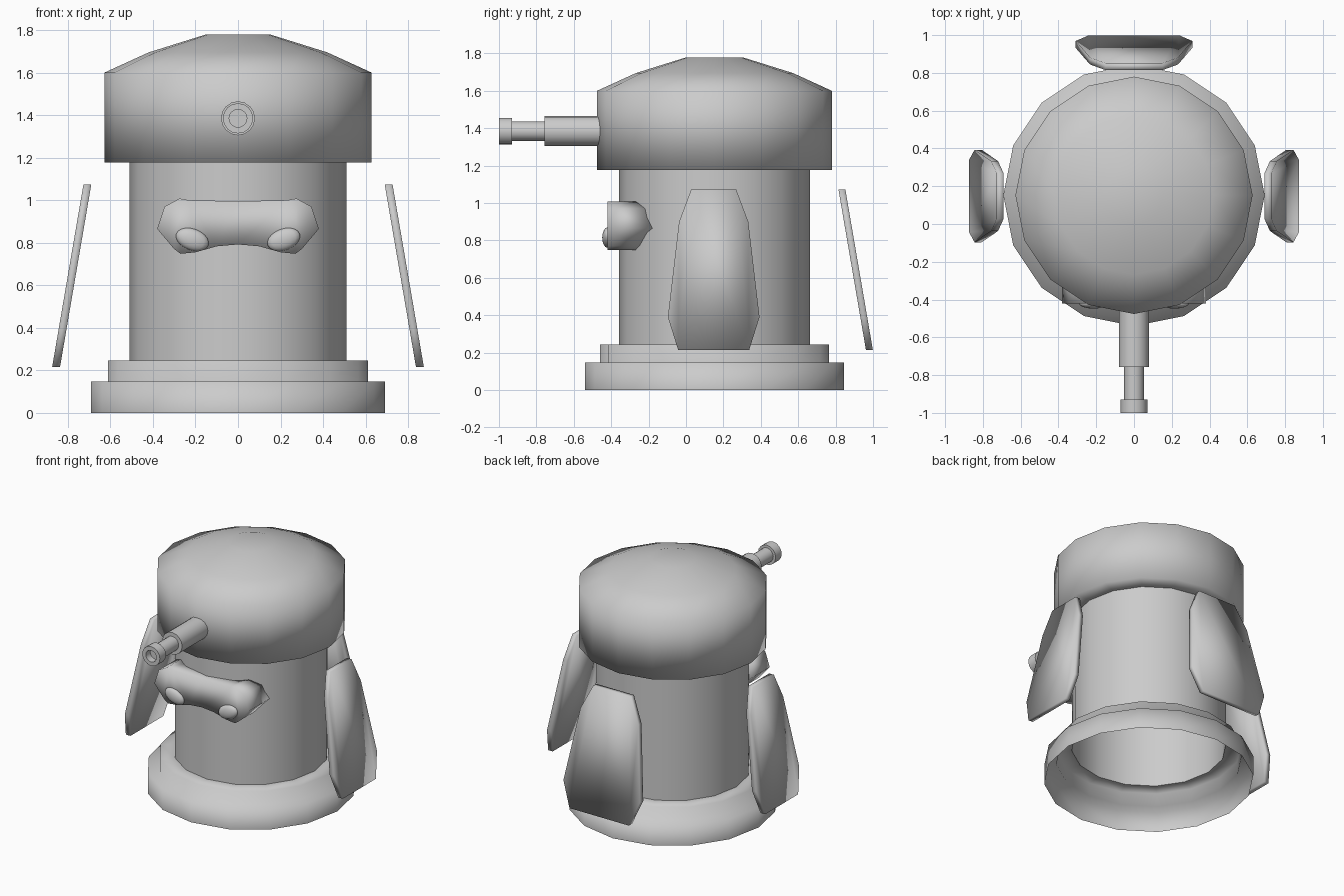
import bpy, bmesh, math
from mathutils import Matrix, Vector

if "Cube" in bpy.data.objects:
    bpy.data.objects.remove(bpy.data.objects["Cube"])

CY = 0.152  # body axis position in y
grey = bpy.data.materials.new("grey")
grey.diffuse_color = (0.6, 0.6, 0.6, 1)
grey.use_nodes = True
grey.node_tree.nodes["Principled BSDF"].inputs["Base Color"].default_value = grey.diffuse_color


def finish(name, bm, angle=None):
    """Turn a bmesh into a smooth shaded object."""
    bmesh.ops.recalc_face_normals(bm, faces=bm.faces)
    me = bpy.data.meshes.new(name)
    bm.to_mesh(me)
    bm.free()
    ob = bpy.data.objects.new(name, me)
    bpy.context.collection.objects.link(ob)
    me.materials.append(grey)
    for o in bpy.context.selected_objects:
        o.select_set(False)
    ob.select_set(True)
    bpy.context.view_layer.objects.active = ob
    if angle is None:
        bpy.ops.object.shade_smooth()
    else:
        bpy.ops.object.shade_smooth_by_angle(angle=math.radians(angle))
    return ob


def lathe(name, profile, sides=16, matrix=Matrix.Translation((0, CY, 0)), angle=None):
    """Revolve (radius, height) points; radius 0 closes the shape."""
    bm = bmesh.new()
    rings = []
    for r, z in profile:
        n = sides if r > 0 else 1
        rings.append([bm.verts.new((r * math.cos(2 * math.pi * i / sides),
                                    r * math.sin(2 * math.pi * i / sides), z)) for i in range(n)])
    for a, b in zip(rings, rings[1:]):
        for i in range(sides):
            j = (i + 1) % sides
            if len(b) == 1:
                bm.faces.new((a[i], a[j], b[0]))
            else:
                bm.faces.new((a[i], a[j], b[j], b[i]))
    bm.transform(matrix)
    return finish(name, bm, angle)


def prism(name, outline, front, back, angle=None):
    """Solid between two mapped copies of a 2D outline."""
    bm = bmesh.new()
    a = [bm.verts.new(front(u, v)) for u, v in outline]
    b = [bm.verts.new(back(u, v)) for u, v in outline]
    bm.faces.new(a)
    bm.faces.new(b[::-1])
    n = len(a)
    for i in range(n):
        bm.faces.new((a[i], b[i], b[(i + 1) % n], a[(i + 1) % n]))
    bmesh.ops.triangulate(bm, faces=[f for f in bm.faces if len(f.verts) > 4])
    return finish(name, bm, angle)


# Stepped base, open underneath
lathe("base", [(0.692, 0), (0.692, 0.147), (0.612, 0.147), (0.612, 0.245), (0.51, 0.245)])

# Hollow body tube
lathe("body", [(0.51, 0.245), (0.51, 1.18)])

# Domed head with an underside rim
lathe("head", [(0.51, 1.178), (0.628, 1.178), (0.628, 1.6), (0.42, 1.695), (0.155, 1.778), (0, 1.778)])

# Barrel pointing forward, with a hollow muzzle
aim = Matrix.Translation((0, 0, 1.385)) @ Matrix.Rotation(math.pi / 2, 4, 'X')
lathe("barrel", [(0.08, 0.42), (0.08, 0.757), (0.052, 0.757), (0.052, 0.93), (0.071, 0.93),
                 (0.071, 1.0), (0.042, 1.0), (0.042, 0.95), (0, 0.95)], 16, aim, 40)

# Tilted fins on both sides and at the back
half = [(0.12, 1.073), (0.185, 0.90), (0.245, 0.39), (0.19, 0.215)]
fin = half + [(-u, v) for u, v in reversed(half)]


def fin_side(turn, width, centre, offset):
    def place(u, v):
        out = 0.69 + (1.073 - v) / 0.858 * 0.147 + offset
        p = Matrix.Rotation(turn, 3, 'Z') @ Vector((out, u * width, 0))
        return (p.x, p.y + centre, v)
    return place


for name, turn, width, centre in (("right_fin", 0, 1, 0.148), ("left_fin", math.pi, 1, 0.148),
                                  ("back_fin", math.pi / 2, 1.26, 0.125)):
    prism(name, fin, fin_side(turn, width, centre, 0.037), fin_side(turn, width, centre, 0))

# Visor: bone-shaped block whose back follows the body
end = [(0.23, 1.0), (0.275, 1.008), (0.345, 0.97), (0.38, 0.865), (0.30, 0.77), (0.27, 0.748),
       (0.20, 0.755), (0.10, 0.783)]
visor = [(0, 0.995)] + end + [(0, 0.792)] + [(-u, v) for u, v in reversed(end)]
prism("visor", visor, lambda u, v: (u, -0.42, v),
      lambda u, v: (u, CY + 0.01 - math.sqrt(0.51 ** 2 - u * u), v))

# Slanted oval eyes
for name, s in (("right_eye", 1), ("left_eye", -1)):
    bm = bmesh.new()
    bmesh.ops.create_uvsphere(bm, u_segments=16, v_segments=10, radius=1)
    bm.transform(Matrix.Translation((s * 0.215, -0.42, 0.815))
                 @ Matrix.Rotation(-s * math.radians(20), 4, 'Y')
                 @ Matrix.Diagonal((0.08, 0.028, 0.05, 1)))
    finish(name, bm)
